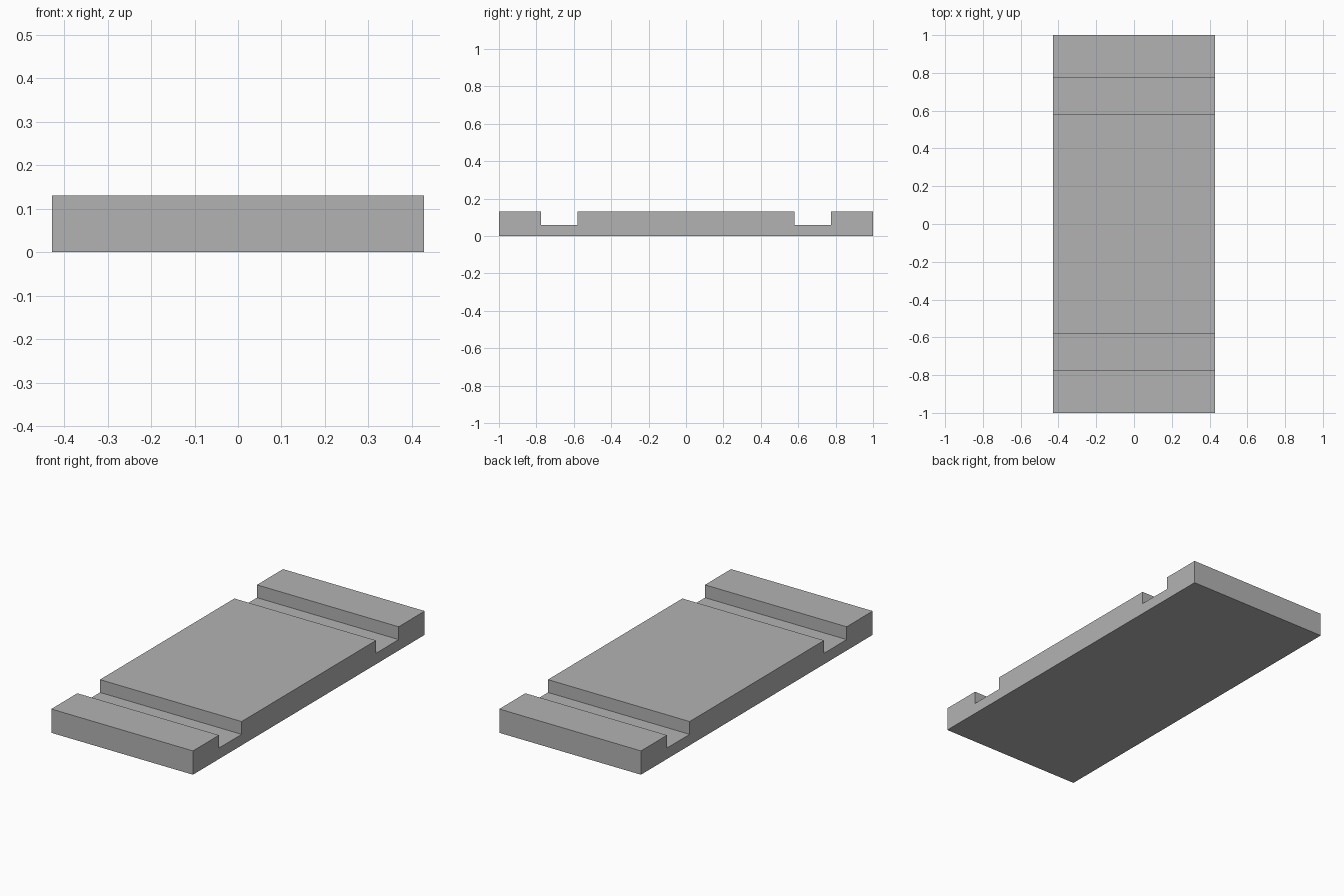
import bpy
import bmesh

cube = bpy.data.objects.get("Cube")
if cube:
    bpy.data.objects.remove(cube, do_unlink=True)

HALF_WIDTH, HALF_LENGTH = 0.428, 1.0
HEIGHT, GROOVE_FLOOR = 0.13, 0.06
GROOVE_INNER, GROOVE_OUTER = 0.58, 0.775

# Plain grey material
grey = bpy.data.materials.new("plain_grey")
grey.use_nodes = True
colour = (0.45, 0.45, 0.45, 1)
grey.diffuse_color = colour
grey.node_tree.nodes["Principled BSDF"].inputs["Base Color"].default_value = colour

# Side profile of one half, from the middle to the end, then mirrored
half = [(GROOVE_INNER, HEIGHT), (GROOVE_INNER, GROOVE_FLOOR),
        (GROOVE_OUTER, GROOVE_FLOOR), (GROOVE_OUTER, HEIGHT),
        (HALF_LENGTH, HEIGHT), (HALF_LENGTH, 0)]
profile = half + [(-y, z) for y, z in reversed(half)]

# Slab with two cross grooves, extruded across its width
bm = bmesh.new()
side = bm.faces.new([bm.verts.new((-HALF_WIDTH, y, z)) for y, z in profile])
result = bmesh.ops.extrude_face_region(bm, geom=[side])
moved = [v for v in result["geom"] if isinstance(v, bmesh.types.BMVert)]
bmesh.ops.translate(bm, verts=moved, vec=(2 * HALF_WIDTH, 0, 0))
bmesh.ops.recalc_face_normals(bm, faces=bm.faces)

mesh = bpy.data.meshes.new("grooved_slab")
bm.to_mesh(mesh)
bm.free()
mesh.materials.append(grey)
slab = bpy.data.objects.new("grooved_slab", mesh)
bpy.context.collection.objects.link(slab)
